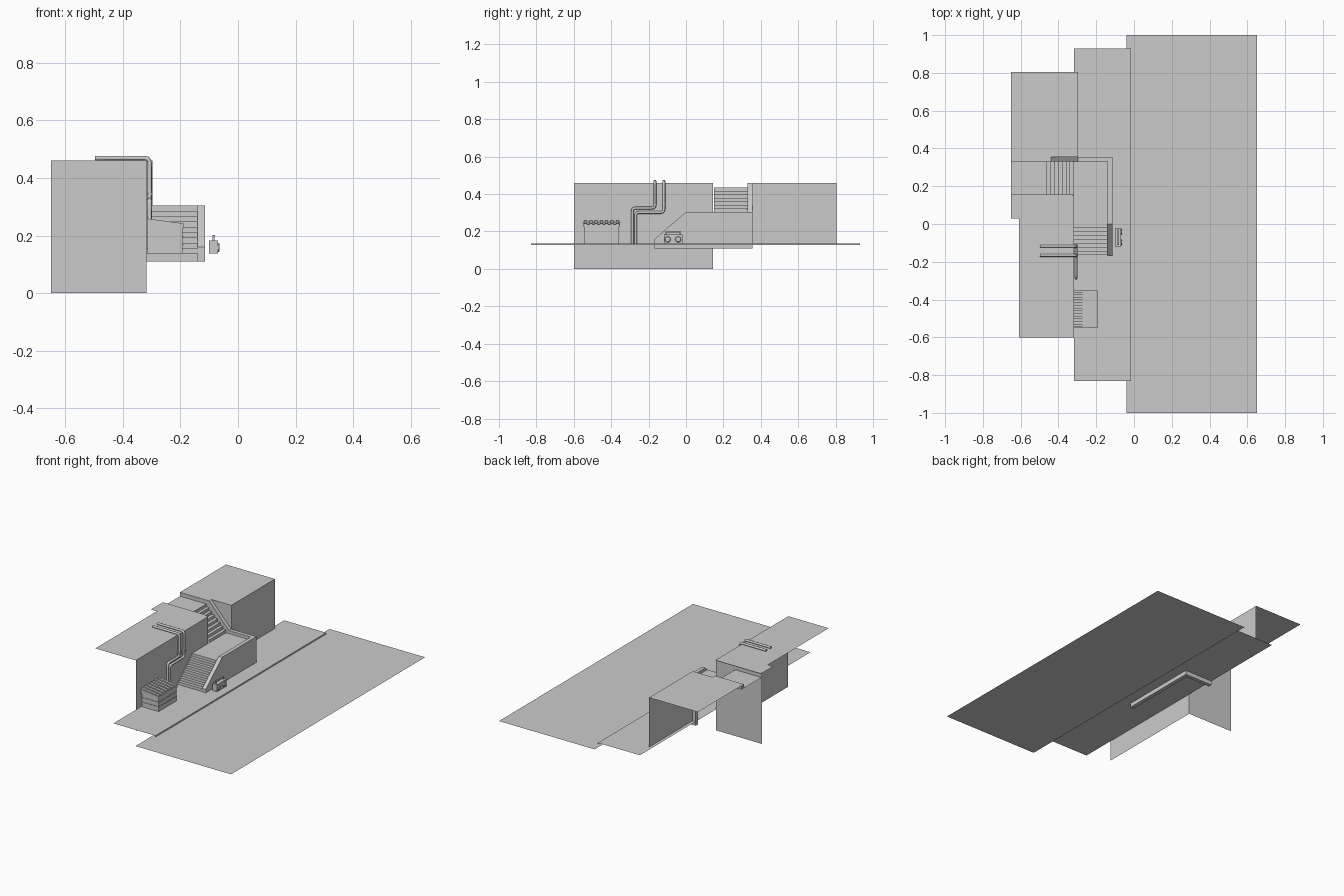
import bpy, bmesh, math
from mathutils import Vector

if "Cube" in bpy.data.objects:
    bpy.data.objects.remove(bpy.data.objects["Cube"])

grey = bpy.data.materials.new("light_grey")
grey.diffuse_color = (0.6, 0.6, 0.6, 1)
grey.use_nodes = True
grey.node_tree.nodes["Principled BSDF"].inputs["Base Color"].default_value = grey.diffuse_color


def finish(name, bm):
    me = bpy.data.meshes.new(name)
    bm.to_mesh(me)
    bm.free()
    me.materials.append(grey)
    ob = bpy.data.objects.new(name, me)
    bpy.context.collection.objects.link(ob)
    return ob


def sheet(name, *polys):
    """Single-sided polygons."""
    bm = bmesh.new()
    for p in polys:
        bm.faces.new([bm.verts.new(v) for v in p])
    return finish(name, bm)


def put(axis, u, v, w):
    """Profile point (u, v) placed at w along the x or y axis."""
    return (w, u, v) if axis == 'x' else (u, w, v)


def ribbon(name, pts, axis, a, b):
    """Open profile swept from a to b."""
    return sheet(name, *[[put(axis, *p, a), put(axis, *p, b), put(axis, *q, b), put(axis, *q, a)]
                         for p, q in zip(pts, pts[1:])])


def prism(name, pts, axis, a, b):
    """Closed profile extruded from a to b."""
    bm = bmesh.new()
    f = bm.faces.new([bm.verts.new(put(axis, *p, a)) for p in pts])
    r = bmesh.ops.extrude_face_region(bm, geom=[f])
    d = Vector(put(axis, 0, 0, b - a))
    bmesh.ops.translate(bm, vec=d, verts=[v for v in r['geom'] if isinstance(v, bmesh.types.BMVert)])
    bmesh.ops.recalc_face_normals(bm, faces=bm.faces)
    return finish(name, bm)


def box(name, x0, x1, y0, y1, z0, z1):
    return prism(name, [(x0, z0), (x1, z0), (x1, z1), (x0, z1)], 'y', y0, y1)


def steps(u0, z0, u1, z1, n):
    """Riser and tread profile."""
    pts = [(u0, z0)]
    for i in range(n):
        z = z0 + (z1 - z0) * (i + 1) / n
        pts += [(u0 + (u1 - u0) * i / n, z), (u0 + (u1 - u0) * (i + 1) / n, z)]
    return pts


def rect(x0, x1, y0, y1, z):
    return [(x0, y0, z), (x1, y0, z), (x1, y1, z), (x0, y1, z)]


def wall_x(x, y0, y1, z0, z1):
    return [(x, y0, z0), (x, y1, z0), (x, y1, z1), (x, y0, z1)]


def wall_y(y, x0, x1, z0, z1):
    return [(x0, y, z0), (x1, y, z0), (x1, y, z1), (x0, y, z1)]


ROAD, WALK, ROOF = 0.128, 0.137, 0.46

# road, pavement tiles and kerb
sheet("road", rect(-0.04, 0.65, -1, 1, ROAD))
ys = [-0.83 + 0.22 * i for i in range(9)]
sheet("pavement", *[rect(-0.318, -0.015, a, b, WALK) for a, b in zip(ys, ys[1:])])
sheet("kerb", wall_x(-0.015, -0.83, 0.93, ROAD, WALK))

# near building: two walls and a roof, open behind
cuts = [-0.6, -0.375, -0.075, 0.145]
sheet("near_building_wall", *[wall_x(-0.318, a, b, 0, ROOF) for a, b in zip(cuts, cuts[1:])])
sheet("near_building_back_wall", wall_y(0.145, -0.318, -0.65, 0, ROOF))
sheet("near_building_roof", rect(-0.61, -0.318, -0.6, 0.15, ROOF))
sheet("roof_corner", [(-0.65, 0.03, ROOF + .002), (-0.61, 0.03, ROOF + .002),
                      (-0.318, 0.155, ROOF + .002), (-0.65, 0.155, ROOF + .002)])

# far building
sheet("far_building_wall", wall_x(-0.297, 0.355, 0.805, WALK, ROOF))
sheet("far_building_roof", rect(-0.65, -0.297, 0.355, 0.805, ROOF))
sheet("far_building_front_wall",
      [(-0.45, 0.356, ROOF), (-0.297, 0.356, 0.30), (-0.297, 0.356, ROOF)])

# stairs and landings
ribbon("lower_stairs", steps(-0.165, WALK, 0.0, 0.285, 8), 'x', -0.318, -0.14)
sheet("landing", rect(-0.318, -0.14, 0.0, 0.33, 0.285))
ribbon("upper_stairs", steps(-0.318, 0.285, -0.48, 0.435, 8), 'y', 0.15, 0.33)
sheet("upper_landing", rect(-0.65, -0.48, 0.15, 0.33, 0.435))

# parapets beside the stairs
prism("side_parapet", [(-0.168, 0.11), (0.355, 0.11), (0.355, 0.305), (0.0, 0.305), (-0.168, 0.16)],
      'x', -0.14, -0.115)
prism("rear_parapet", [(-0.14, 0.11), (-0.14, 0.305), (-0.297, 0.305), (-0.44, ROOF),
                       (-0.65, ROOF), (-0.65, 0.435), (-0.48, 0.435), (-0.318, 0.285), (-0.318, 0.11)],
      'y', 0.33, 0.355)

# bin with banded body and slatted sloping lid
box("bin_body", -0.315, -0.193, -0.542, -0.358, WALK, 0.235)
for z in (0.165, 0.195):
    box("bin_band", -0.316, -0.190, -0.545, -0.355, z, z + 0.004)
prism("bin_lid", [(-0.317, 0.225), (-0.19, 0.225), (-0.19, 0.236), (-0.317, 0.25)], 'y', -0.547, -0.353)
for i in range(7):
    y = -0.545 + i * 0.0283
    prism("lid_slat", [(-0.317, 0.25), (-0.19, 0.235), (-0.19, 0.242), (-0.317, 0.259)],
          'y', y, y + 0.016)


# bent pipes running from the pavement up over the roof
def pipe(name, pts, r):
    path = [Vector(pts[0])]
    for a, b, c in zip(pts, pts[1:], pts[2:]):
        a, b, c = Vector(a), Vector(b), Vector(c)
        p, q = b + (a - b).normalized() * 0.018, b + (c - b).normalized() * 0.018
        for t in (0, 0.33, 0.67, 1):
            path.append(p * (1 - t) ** 2 + b * 2 * t * (1 - t) + q * t * t)
    path.append(Vector(pts[-1]))
    bm = bmesh.new()
    rings = []
    for i, p in enumerate(path):
        d = (path[min(i + 1, len(path) - 1)] - path[max(i - 1, 0)]).normalized()
        # steady frame: x is the side vector except on the run over the roof
        up = Vector((1, 0, 0)) if i < 10 else Vector((0, 1, 0))
        rot = d.to_track_quat('Z', 'Y')
        ref = (up - d * up.dot(d)).normalized() if i < 9 else None
        s = ref if ref else rot @ Vector((1, 0, 0))
        if rings:
            s = (side - d * side.dot(d)).normalized()
        side = s
        t = d.cross(s)
        rings.append([bm.verts.new(p + (s * math.cos(k * math.pi / 4) + t * math.sin(k * math.pi / 4)) * r)
                      for k in range(8)])
    for a, b in zip(rings, rings[1:]):
        for k in range(8):
            bm.faces.new([a[k], a[(k + 1) % 8], b[(k + 1) % 8], b[k]])
    for e in (rings[0], rings[-1]):
        bm.faces.new(e)
    bmesh.ops.recalc_face_normals(bm, faces=bm.faces)
    for f in bm.faces:
        f.smooth = len(f.verts) == 4
    finish(name, bm)


for name, y0, z, y1 in (("left_pipe", -0.287, 0.325, -0.166), ("right_pipe", -0.269, 0.302, -0.118)):
    pipe(name, [(-0.307, y0, WALK), (-0.307, y0, z), (-0.307, y1, z),
                (-0.307, y1, 0.469), (-0.497, y1, 0.469)], 0.0075)
    box(name + "_collar", -0.317, -0.297, y1 - 0.01, y1 + 0.01, 0.34, 0.348)

# portable radio with two speakers and a handle
box("radio_body", -0.1, -0.069, -0.118, -0.02, WALK, 0.183)
for y in (-0.098, -0.042):
    bm = bmesh.new()
    bmesh.ops.create_cone(bm, cap_ends=True, segments=16, radius1=0.017, radius2=0.013, depth=0.006)
    ob = finish("radio_speaker", bm)
    ob.rotation_euler = (0, math.pi / 2, 0)
    ob.location = (-0.067, y, 0.158)
for y in (-0.11, -0.034):
    box("radio_handle_post", -0.088, -0.081, y, y + 0.006, 0.183, 0.198)
box("radio_handle", -0.089, -0.08, -0.11, -0.028, 0.194, 0.201)
